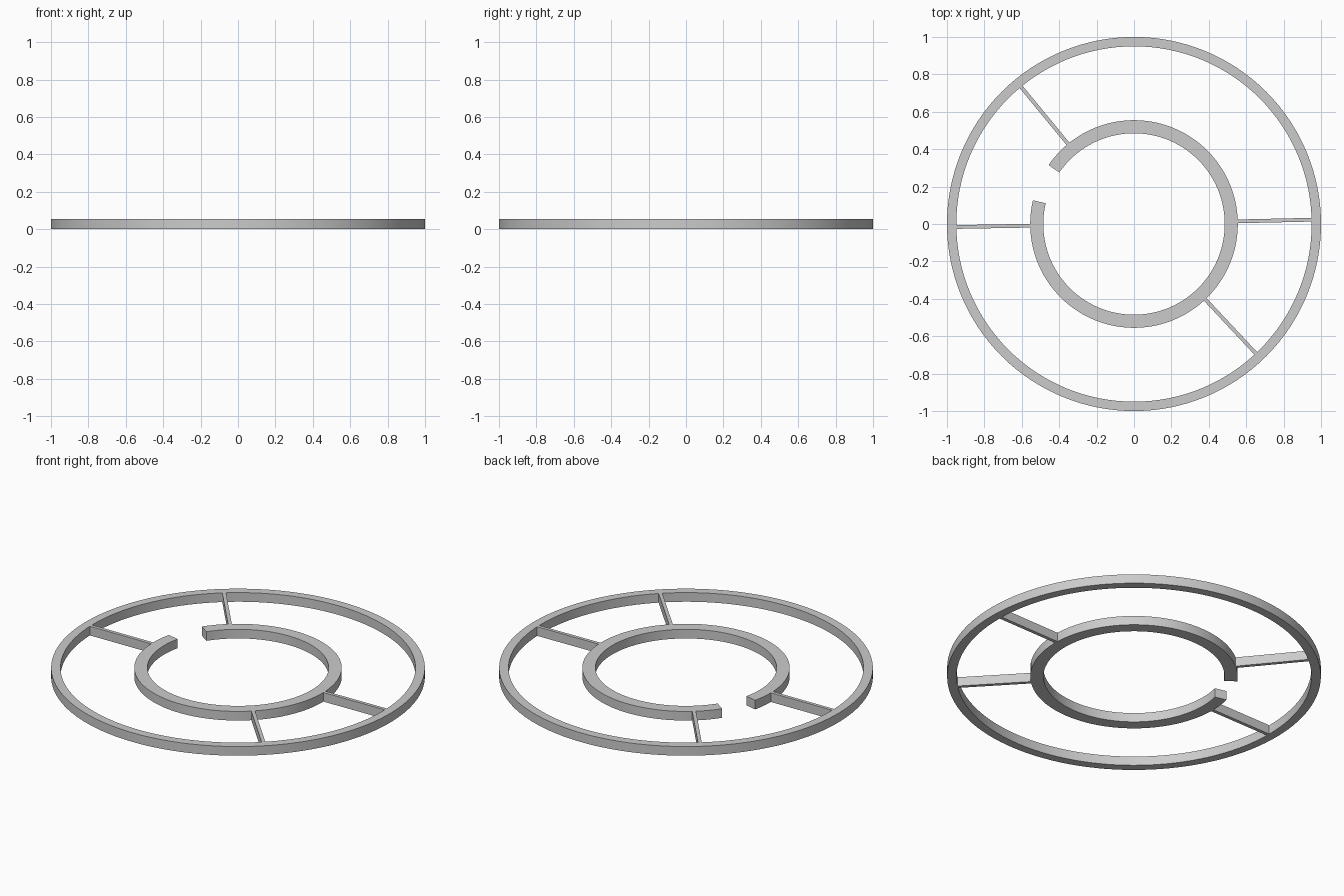
import bpy, bmesh
from math import sin, cos, radians, hypot, atan2

if "Cube" in bpy.data.objects:
    bpy.data.objects.remove(bpy.data.objects["Cube"])

H = 0.054  # common thickness


def finish(bm, name, smooth):
    bmesh.ops.recalc_face_normals(bm, faces=bm.faces)
    me = bpy.data.meshes.new(name)
    bm.to_mesh(me)
    bm.free()
    ob = bpy.data.objects.new(name, me)
    bpy.context.collection.objects.link(ob)
    if smooth:
        bpy.ops.object.select_all(action='DESELECT')
        ob.select_set(True)
        bpy.context.view_layer.objects.active = ob
        bpy.ops.object.shade_smooth_by_angle(angle=radians(30))
    return ob


def ring(name, r_in, r_out, start=0, sweep=360, steps=128):
    """Rectangular section swept about z; closed if the sweep is a full turn."""
    bm = bmesh.new()
    full = sweep == 360
    section = [(r_in, 0), (r_out, 0), (r_out, H), (r_in, H)]
    loops = []
    for i in range(steps if full else steps + 1):
        a = radians(start + sweep * i / steps)
        loops.append([bm.verts.new((r * cos(a), r * sin(a), z)) for r, z in section])
    for i in range(steps):
        p, q = loops[i], loops[(i + 1) % len(loops)]
        for k in range(4):
            bm.faces.new((p[k], q[k], q[(k + 1) % 4], p[(k + 1) % 4]))
    if not full:
        bm.faces.new(loops[0])
        bm.faces.new(loops[-1])
    return finish(bm, name, True)


def spoke(name, start, end, width=0.02):
    """Thin upright bar between two points in plan."""
    bm = bmesh.new()
    bmesh.ops.create_cube(bm, size=1)
    dx, dy = end[0] - start[0], end[1] - start[1]
    bmesh.ops.scale(bm, vec=(hypot(dx, dy), width, H), verts=bm.verts)
    ob = finish(bm, name, False)
    ob.location = ((start[0] + end[0]) / 2, (start[1] + end[1]) / 2, H / 2)
    ob.rotation_euler.z = atan2(dy, dx)
    return ob


# Closed rim and split inner ring
ring("outer_ring", 0.95, 1.0)
ring("inner_split_ring", 0.485, 0.555, start=166.8, sweep=338.6, steps=120)

# Four connecting spokes
spoke("right_spoke", (0.55, 0.014), (0.953, 0.023))
spoke("left_spoke", (-0.55, -0.009), (-0.953, -0.016))
spoke("back_left_spoke", (-0.35, 0.425), (-0.607, 0.737))
spoke("front_right_spoke", (0.378, -0.40), (0.654, -0.695))
